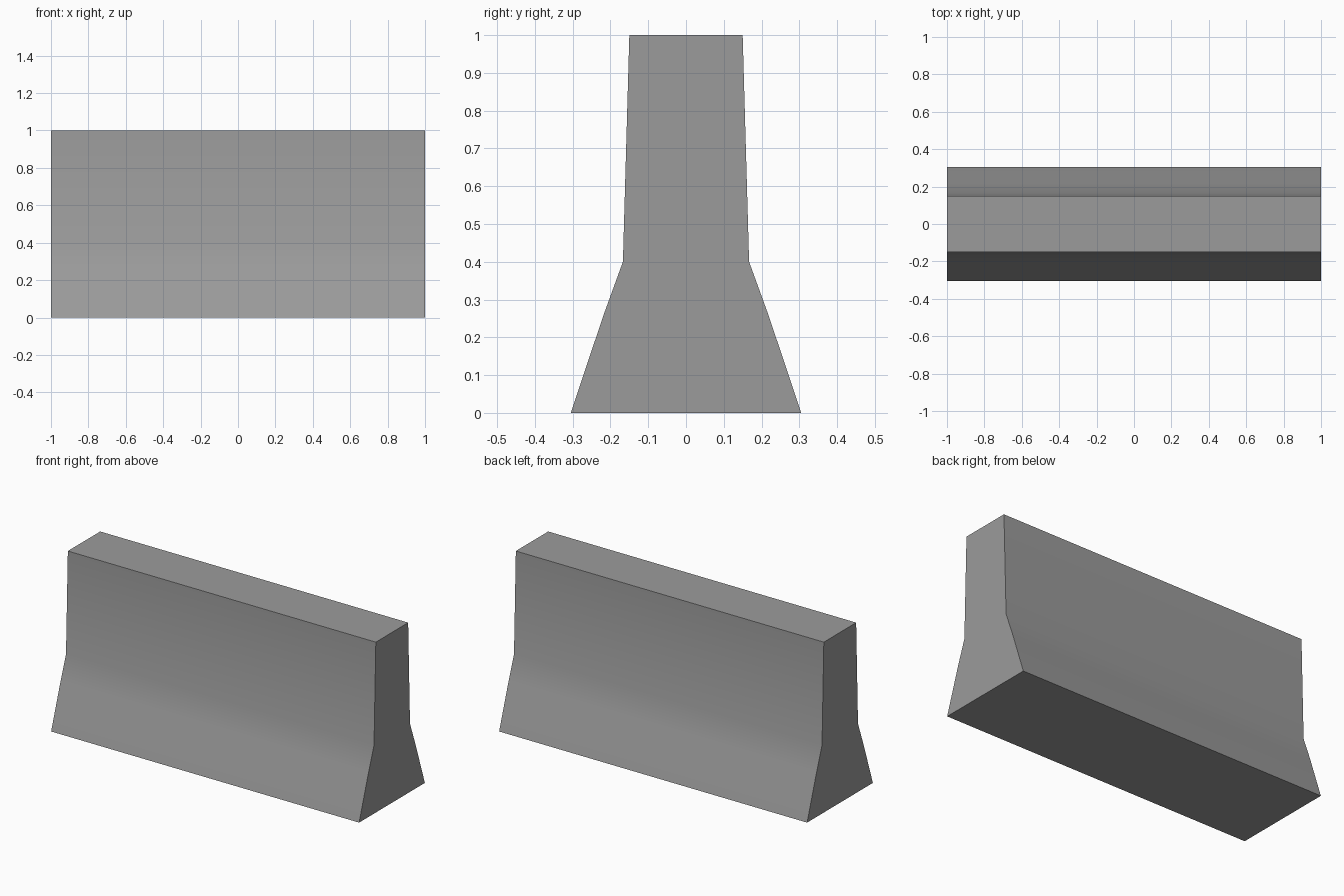
import bpy
import bmesh
import math

# Remove the default cube only
cube = bpy.data.objects.get("Cube")
if cube:
    bpy.data.objects.remove(cube, do_unlink=True)

# Concrete material
concrete = bpy.data.materials.new("concrete_grey")
concrete.use_nodes = True
color = (0.33, 0.33, 0.33, 1.0)
concrete.diffuse_color = color
bsdf = concrete.node_tree.nodes["Principled BSDF"]
bsdf.inputs["Base Color"].default_value = color
bsdf.inputs["Roughness"].default_value = 0.8

# Half profile (y, z) from foot to top, mirrored into a closed cross-section
half = [(0.305, 0.0), (0.218, 0.26), (0.167, 0.40), (0.15, 1.0)]
section = half + [(-y, z) for y, z in reversed(half)]

# Barrier body: extrude the cross-section along its length
bm = bmesh.new()
end_face = bm.faces.new([bm.verts.new((-1.0, y, z)) for y, z in section])
result = bmesh.ops.extrude_face_region(bm, geom=[end_face], use_keep_orig=True)
moved = [v for v in result["geom"] if isinstance(v, bmesh.types.BMVert)]
bmesh.ops.translate(bm, verts=moved, vec=(2.0, 0.0, 0.0))
bmesh.ops.recalc_face_normals(bm, faces=bm.faces)

mesh = bpy.data.meshes.new("barrier_body")
bm.to_mesh(mesh)
bm.free()
mesh.materials.append(concrete)
body = bpy.data.objects.new("barrier_body", mesh)
bpy.context.collection.objects.link(body)

# Soft shading on the sloped sides, crisp ends, top and base
bpy.ops.object.select_all(action="DESELECT")
body.select_set(True)
bpy.context.view_layer.objects.active = body
bpy.ops.object.shade_smooth_by_angle(angle=math.radians(30))
